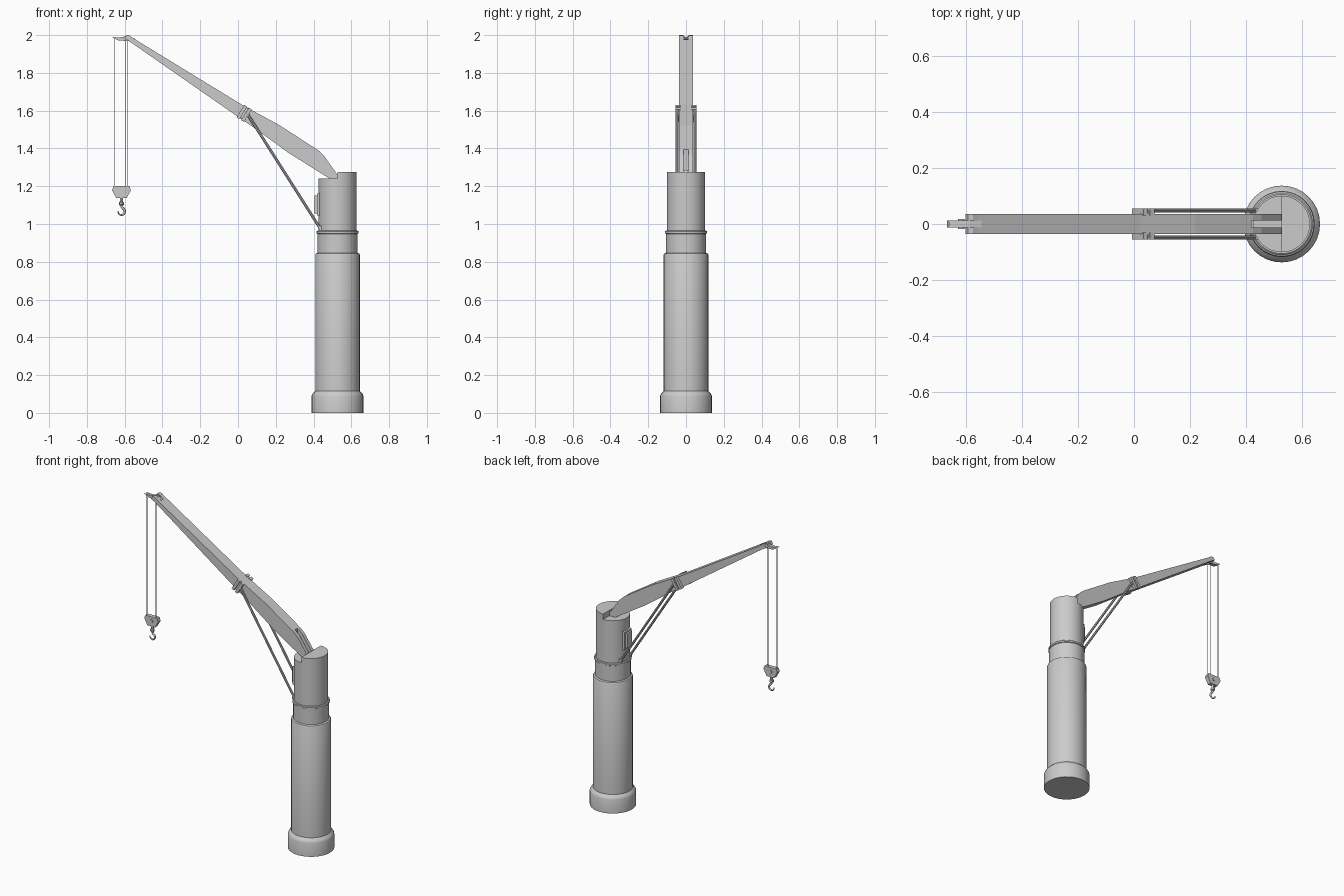
import bpy, bmesh, math
from mathutils import Vector

if "Cube" in bpy.data.objects:
    bpy.data.objects.remove(bpy.data.objects["Cube"])

CX = 0.527  # mast axis


def make(name, bm, smooth=False):
    bmesh.ops.recalc_face_normals(bm, faces=bm.faces)
    me = bpy.data.meshes.new(name)
    bm.to_mesh(me)
    bm.free()
    ob = bpy.data.objects.new(name, me)
    bpy.context.collection.objects.link(ob)
    if smooth:
        bpy.ops.object.select_all(action='DESELECT')
        ob.select_set(True)
        bpy.context.view_layer.objects.active = ob
        bpy.ops.object.shade_smooth_by_angle(angle=math.radians(30))
    return ob


def prism(name, pts, y0, y1):
    """Extrude an (x, z) outline from y0 to y1."""
    bm = bmesh.new()
    f = bm.faces.new([bm.verts.new((x, y0, z)) for x, z in pts])
    ext = bmesh.ops.extrude_face_region(bm, geom=[f])['geom']
    bmesh.ops.translate(bm, vec=(0, y1 - y0, 0),
                        verts=[v for v in ext if isinstance(v, bmesh.types.BMVert)])
    return make(name, bm)


def box(name, x0, x1, y0, y1, z0, z1):
    return prism(name, [(x0, z0), (x1, z0), (x1, z1), (x0, z1)], y0, y1)


def rod(name, a, b, r, sides=8):
    a, b = Vector(a), Vector(b)
    bm = bmesh.new()
    bmesh.ops.create_cone(bm, cap_ends=True, segments=sides, radius1=r, radius2=r,
                          depth=(b - a).length)
    rot = (b - a).to_track_quat('Z', 'Y').to_matrix()
    bmesh.ops.rotate(bm, matrix=rot, verts=bm.verts)
    bmesh.ops.translate(bm, vec=(a + b) / 2, verts=bm.verts)
    return make(name, bm, True)


def lathe(name, prof, cx, sides):
    bm = bmesh.new()
    rings = [[bm.verts.new((cx + r * math.cos(2 * math.pi * i / sides),
                            r * math.sin(2 * math.pi * i / sides), z))
              for i in range(sides)] for r, z in prof]
    for lo, hi in zip(rings, rings[1:]):
        for i in range(sides):
            j = (i + 1) % sides
            bm.faces.new((lo[i], lo[j], hi[j], hi[i]))
    bm.faces.new(rings[0])
    bm.faces.new(rings[-1])
    return make(name, bm, True)


def cut(ob, cutter):
    m = ob.modifiers.new("cut", 'BOOLEAN')
    m.operation = 'DIFFERENCE'
    m.solver = 'EXACT'
    m.object = cutter
    bpy.context.view_layer.objects.active = ob
    bpy.ops.object.modifier_apply(modifier=m.name)
    bpy.data.objects.remove(cutter)


# Fixed pedestal and the rotating mast head with its stepped top
lathe("pedestal", [(0.137, 0), (0.137, 0.09), (0.133, 0.1), (0.118, 0.115), (0.118, 0.837),
                   (0.115, 0.843), (0.106, 0.847), (0.106, 0.95)], CX, 32)
lathe("slewing_ring", [(0.106, 0.948), (0.111, 0.951), (0.111, 0.961), (0.106, 0.965)], CX, 32)
mast = lathe("mast_head", [(0.101, 0.96), (0.101, 1.275)], CX, 32)
cut(mast, box("step_cutter", 0.3, CX, -0.2, 0.2, 1.24, 1.4))

# Boom, slotted at the root and at the tip
boom = prism("boom", [(-0.602, 1.982), (-0.592, 2.0), (-0.575, 1.998), (-0.555, 1.984),
                      (0.02, 1.632), (0.22, 1.523), (0.425, 1.39), (0.455, 1.362),
                      (CX, 1.26), (CX, 1.24), (0.485, 1.24), (0.27, 1.375),
                      (0.07, 1.52), (0.0, 1.567), (-0.575, 1.967)], -0.036, 0.036)
cut(boom, box("root_cutter", 0.42, 0.6, -0.013, 0.013, 1.1, 1.5))
cut(boom, box("tip_cutter", -0.7, -0.545, -0.013, 0.013, 1.9, 2.1))

# Collar lugs on the boom, struts and their feet, mirrored left and right
d = Vector((0.85, -0.527))       # along the boom
n = Vector((0.527, 0.85))        # across the boom
c = Vector((0.034, 1.588))
for side, s in (("front", -1), ("back", 1)):
    for k, off in enumerate((-0.014, 0.014)):
        p = [c + d * (off + a) + n * b for a, b in
             ((-0.009, -0.042), (0.009, -0.042), (0.009, 0.036), (-0.009, 0.036))]
        prism(f"{side}_collar_plate_{k}", p, s * 0.03, s * 0.055)
    p = [c + d * a + n * b for a, b in
         ((-0.02, -0.034), (0.02, -0.034), (0.02, 0.03), (-0.02, 0.03))]
    prism(f"{side}_collar_core", p, s * 0.03, s * 0.046)
    rod(f"{side}_strut", (0.045, s * 0.048, 1.59), (0.438, s * 0.048, 0.972), 0.0075)
    box(f"{side}_strut_foot", 0.43, 0.46, s * 0.04, s * 0.056, 0.962, 0.99)

# Control cabinet on the mast
prism("cabinet", [(0.44, 1.04), (0.418, 1.045), (0.418, 1.16), (0.44, 1.168)], -0.035, 0.035)
box("cabinet_door", 0.406, 0.42, -0.025, 0.025, 1.055, 1.15)

# Sheave head at the boom tip
for s in (-1, 1):
    prism("sheave_cheek", [(-0.667, 1.99), (-0.625, 1.987), (-0.59, 1.995), (-0.542, 1.98),
                           (-0.58, 1.968), (-0.635, 1.972)], s * 0.007, s * 0.012)
prism("sheave_web", [(-0.66, 1.987), (-0.59, 1.99), (-0.545, 1.979), (-0.63, 1.974)],
      -0.007, 0.007)

# Hoist ropes
for i, (x, y) in enumerate(((-0.656, -0.006), (-0.656, 0.006), (-0.597, 0.006), (-0.584, -0.006))):
    rod(f"rope_{i}", (x, y, 1.98), (x, y, 1.19), 0.0018, 6)

# Hook block
BX = -0.617
prism("hook_block", [(BX - 0.042, 1.2), (BX + 0.042, 1.2), (BX + 0.05, 1.178),
                     (BX + 0.027, 1.137), (BX - 0.027, 1.137), (BX - 0.05, 1.178)],
      -0.013, 0.013)
rod("block_pin", (BX, -0.018, 1.172), (BX, 0.018, 1.172), 0.012, 12)
lathe("hook_shank", [(0.009, 1.14), (0.009, 1.118), (0.013, 1.114), (0.013, 1.102),
                     (0.007, 1.097)], BX, 12)

# Hook: a swept curve with a tapering point
cu = bpy.data.curves.new("hook", 'CURVE')
cu.dimensions = '3D'
cu.bevel_depth = 0.0065
cu.bevel_resolution = 2
cu.use_fill_caps = True
path = [(BX, 1.105, 0.9), (BX, 1.092, 0.9)]
for i in range(11):
    a = math.radians(65 - i * 25)
    path.append((BX + 0.018 * math.cos(a), 1.066 + 0.019 * math.sin(a), 1.1 - 0.06 * i))
sp = cu.splines.new('POLY')
sp.points.add(len(path) - 1)
for pt, (x, z, r) in zip(sp.points, path):
    pt.co = (x, 0, z, 1)
    pt.radius = r
hook = bpy.data.objects.new("hook", cu)
bpy.context.collection.objects.link(hook)
